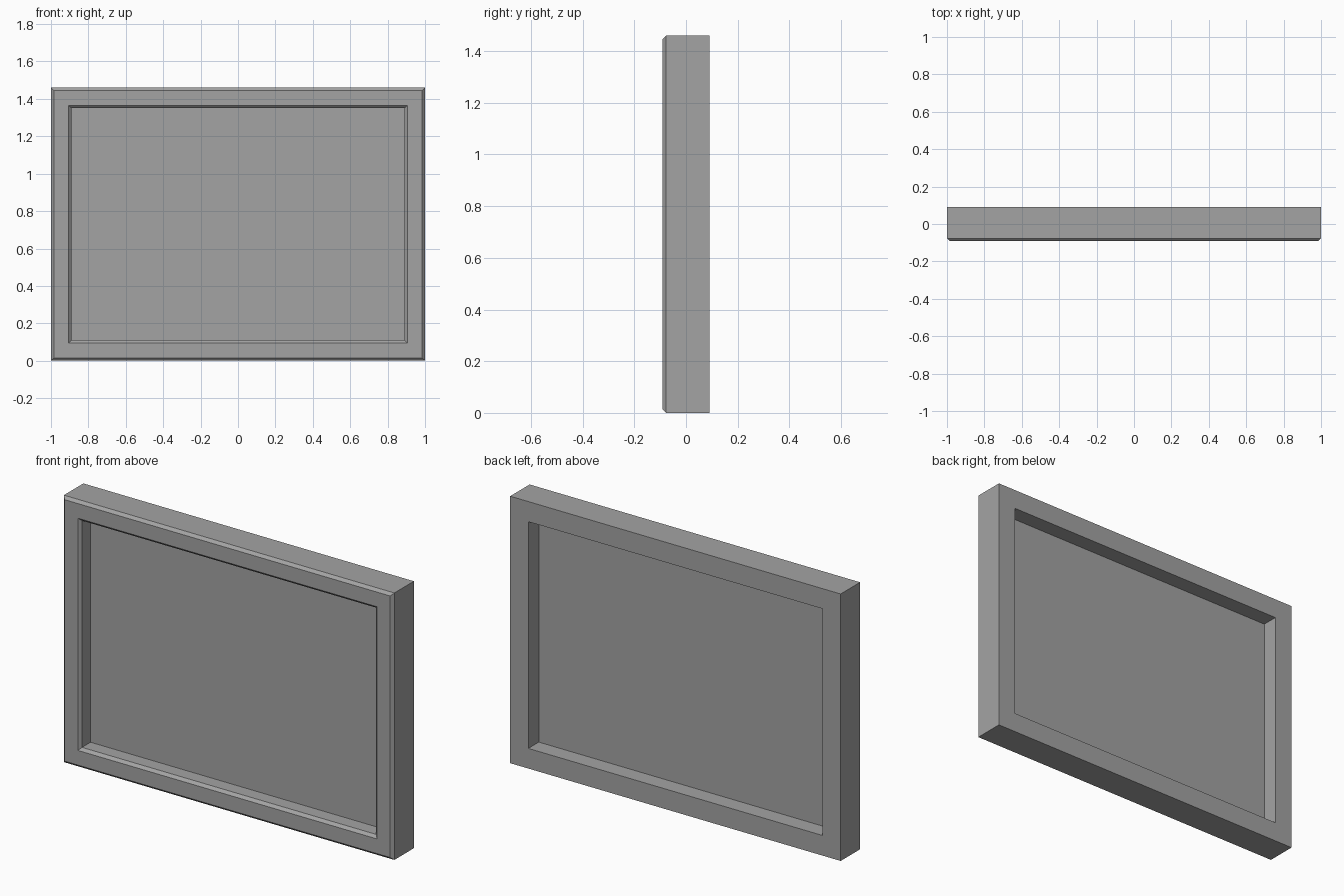
import bpy
import bmesh

cube = bpy.data.objects.get("Cube")
if cube:
    bpy.data.objects.remove(cube, do_unlink=True)

WIDTH, HEIGHT, DEPTH = 2.0, 1.46, 0.183
RAIL, BEVEL = 0.11, 0.015
FRONT, BACK = -DEPTH / 2, DEPTH / 2

grey = bpy.data.materials.new("plain grey")
grey.use_nodes = True
grey.diffuse_color = (0.37, 0.37, 0.37, 1)
grey.node_tree.nodes["Principled BSDF"].inputs["Base Color"].default_value = grey.diffuse_color


def ring(bm, inset, y):
    """Four corners of the outline, moved inward by inset."""
    x, low, high = WIDTH / 2 - inset, inset, HEIGHT - inset
    return [bm.verts.new(p) for p in
            ((-x, y, low), (x, y, low), (x, y, high), (-x, y, high))]


def make_object(name, bm):
    mesh = bpy.data.meshes.new(name)
    bm.to_mesh(mesh)
    bm.free()
    mesh.materials.append(grey)
    obj = bpy.data.objects.new(name, mesh)
    bpy.context.collection.objects.link(obj)


# Mitred frame: rail profile as (inset, y), chamfered on its two front edges
profile = [(0, BACK), (0, FRONT + BEVEL), (BEVEL, FRONT),
           (RAIL - BEVEL, FRONT), (RAIL, FRONT + BEVEL), (RAIL, BACK)]
bm = bmesh.new()
rings = [ring(bm, inset, y) for inset, y in profile]
for a, b in zip(rings, rings[1:] + rings[:1]):
    for i in range(4):
        j = (i + 1) % 4
        bm.faces.new((a[i], a[j], b[j], b[i]))
bmesh.ops.recalc_face_normals(bm, faces=bm.faces)
make_object("frame", bm)

# Thin panel, recessed from both sides
bm = bmesh.new()
front, back = ring(bm, RAIL, -0.003), ring(bm, RAIL, 0.001)
bm.faces.new(front)
bm.faces.new(back[::-1])
make_object("panel", bm)
